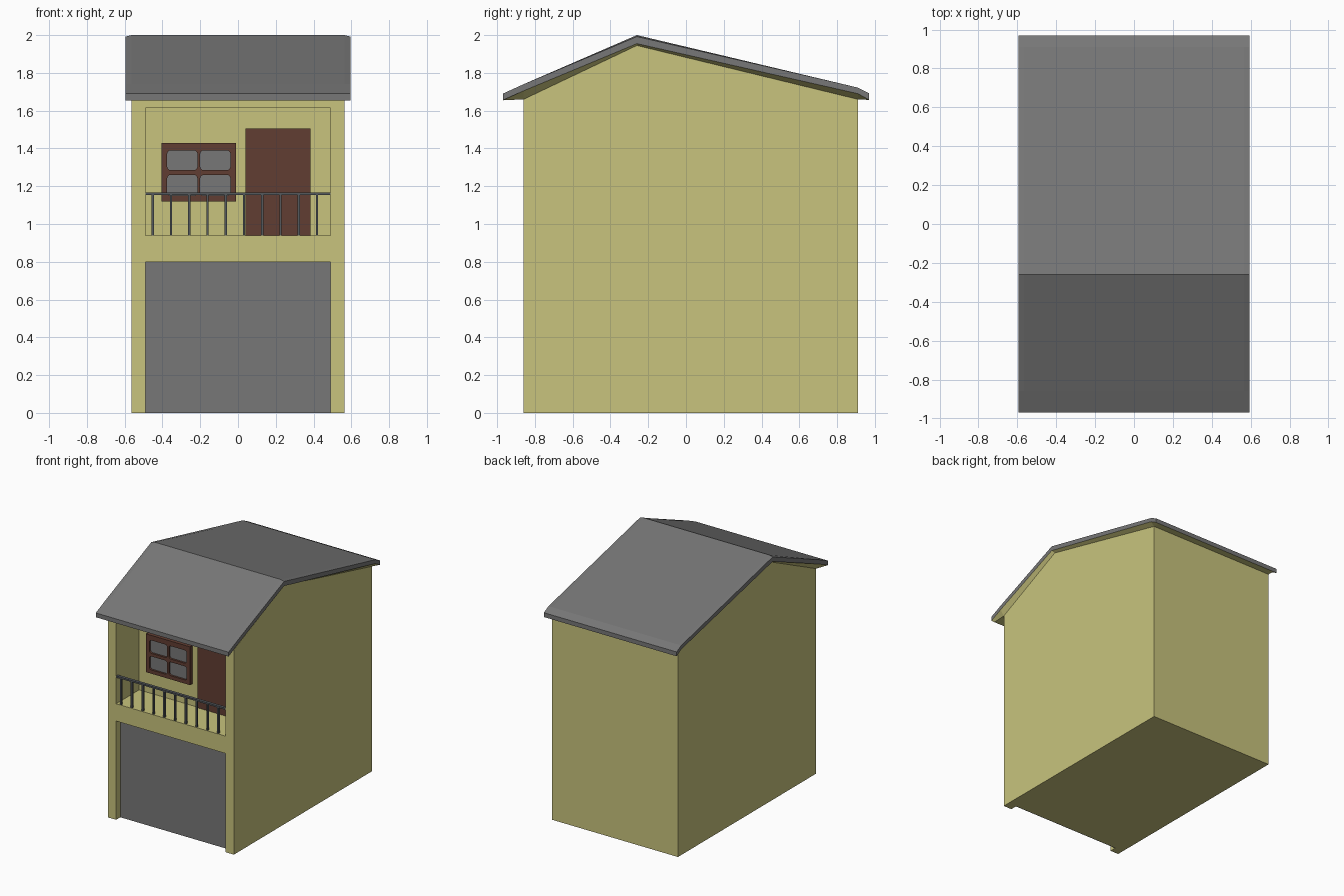
import bpy, bmesh

if "Cube" in bpy.data.objects:
    bpy.data.objects.remove(bpy.data.objects["Cube"])


def material(name, rgb):
    m = bpy.data.materials.new(name)
    m.diffuse_color = (*rgb, 1)
    m.use_nodes = True
    m.node_tree.nodes["Principled BSDF"].inputs["Base Color"].default_value = m.diffuse_color
    return m


YELLOW = material("yellow_plaster", (0.58, 0.55, 0.205))
GREY = material("grey_slate", (0.185, 0.185, 0.185))
BROWN = material("brown_wood", (0.12, 0.048, 0.032))
METAL = material("dark_metal", (0.09, 0.10, 0.11))


def new_object(name, bm, *mats):
    bmesh.ops.recalc_face_normals(bm, faces=bm.faces)
    me = bpy.data.meshes.new(name)
    bm.to_mesh(me)
    bm.free()
    ob = bpy.data.objects.new(name, me)
    bpy.context.collection.objects.link(ob)
    for m in mats:
        me.materials.append(m)
    return ob


def box(name, x, y, z, *mats, round_corners=0):
    bm = bmesh.new()
    bmesh.ops.create_cube(bm, size=1)
    for v in bm.verts:
        for i, (a, b) in enumerate((x, y, z)):
            v.co[i] = b if v.co[i] > 0 else a
    if round_corners:
        edges = [e for e in bm.edges
                 if abs(e.verts[0].co.y - e.verts[1].co.y) > 1e-5]
        bmesh.ops.bevel(bm, geom=edges, offset=round_corners, segments=3,
                        profile=0.5, affect='EDGES')
    return new_object(name, bm, *mats)


def cut(target, cutter):
    cutter.hide_render = True
    mod = target.modifiers.new("cut", 'BOOLEAN')
    mod.operation, mod.solver, mod.object = 'DIFFERENCE', 'EXACT', cutter
    bpy.context.view_layer.objects.active = target
    bpy.ops.object.modifier_apply(modifier=mod.name)
    bpy.data.objects.remove(cutter)


# House body: gable profile extruded across x, with two front recesses
HALF = 0.565
bm = bmesh.new()
profile = [(-0.86, 0), (0.91, 0), (0.91, 1.66), (-0.26, 1.945), (-0.86, 1.66)]
face = bm.faces.new([bm.verts.new((-HALF, y, z)) for y, z in profile])
ext = bmesh.ops.extrude_face_region(bm, geom=[face])
for v in ext["geom"]:
    if isinstance(v, bmesh.types.BMVert):
        v.co.x = HALF
body = new_object("house_walls", bm, YELLOW)
cut(body, box("garage_cutter", (-0.49, 0.49), (-1, -0.80), (-0.1, 0.80), YELLOW))
cut(body, box("balcony_cutter", (-0.49, 0.49), (-1, -0.565), (0.94, 1.615), YELLOW))

# Open the wall tops, which the roof covers
bm = bmesh.new()
bm.from_mesh(body.data)
tops = [f for f in bm.faces if f.normal.z > 0.5 and f.calc_center_median().z > 1.64]
bmesh.ops.delete(bm, geom=tops, context='FACES')
bm.to_mesh(body.data)
bm.free()

# Roof: sloped slab with overhangs and slightly dropped gable edges
XS = [-0.595, -HALF, HALF, 0.595]
# rows: y, top z, underside z at outer edge, underside z at the wall
ROWS = [(-0.97, 1.69, 1.655, 1.655), (-0.86, 1.74, 1.705, 1.66),
        (-0.26, 2.0, 1.955, 1.945), (0.91, 1.722, 1.69, 1.66),
        (0.97, 1.692, 1.657, 1.657)]
bm = bmesh.new()
top, low = [], []
for i, x in enumerate(XS):
    outer = i in (0, 3)
    top.append([bm.verts.new((x, r[0], r[1] - 0.008 * (outer and r[0] == -0.26)))
                for r in ROWS])
    low.append([bm.verts.new((x, r[0], r[2] if outer else r[3])) for r in ROWS])
for i in range(3):
    for j in range(4):
        for grid in (top, low):
            if grid is low and i == 1 and j in (1, 2):
                continue  # open above the rooms
            f = bm.faces.new((grid[i][j], grid[i + 1][j],
                              grid[i + 1][j + 1], grid[i][j + 1]))
            f.material_index = int(grid is low)
    for j in (0, 4):
        bm.faces.new((top[i][j], top[i + 1][j], low[i + 1][j], low[i][j]))
for i in (0, 3):
    for j in range(4):
        bm.faces.new((top[i][j], top[i][j + 1], low[i][j + 1], low[i][j]))
new_object("roof", bm, GREY, YELLOW)

# Garage door and balcony door
box("garage_door", (-0.49, 0.49), (-0.806, -0.799), (0.0, 0.80), GREY)
box("balcony_door", (0.04, 0.385), (-0.574, -0.564), (0.94, 1.505), BROWN)

# Window: frame with four rounded panes
frame = box("window_frame", (-0.405, -0.01), (-0.60, -0.564), (1.12, 1.43), BROWN)
for x in ((-0.375, -0.215), (-0.20, -0.04)):
    for z in ((1.15, 1.26), (1.285, 1.39)):
        cut(frame, box("pane_cutter", x, (-0.7, -0.58), z, BROWN, round_corners=0.018))
        box("window_pane", x, (-0.584, -0.579), z, GREY, round_corners=0.018)

# Balcony railing
box("top_rail", (-0.49, 0.49), (-0.86, -0.836), (1.153, 1.166), METAL)
for k in range(10):
    x = -0.452 + k * 0.0967
    box("baluster", (x - 0.006, x + 0.006), (-0.857, -0.839), (0.94, 1.153), METAL)
